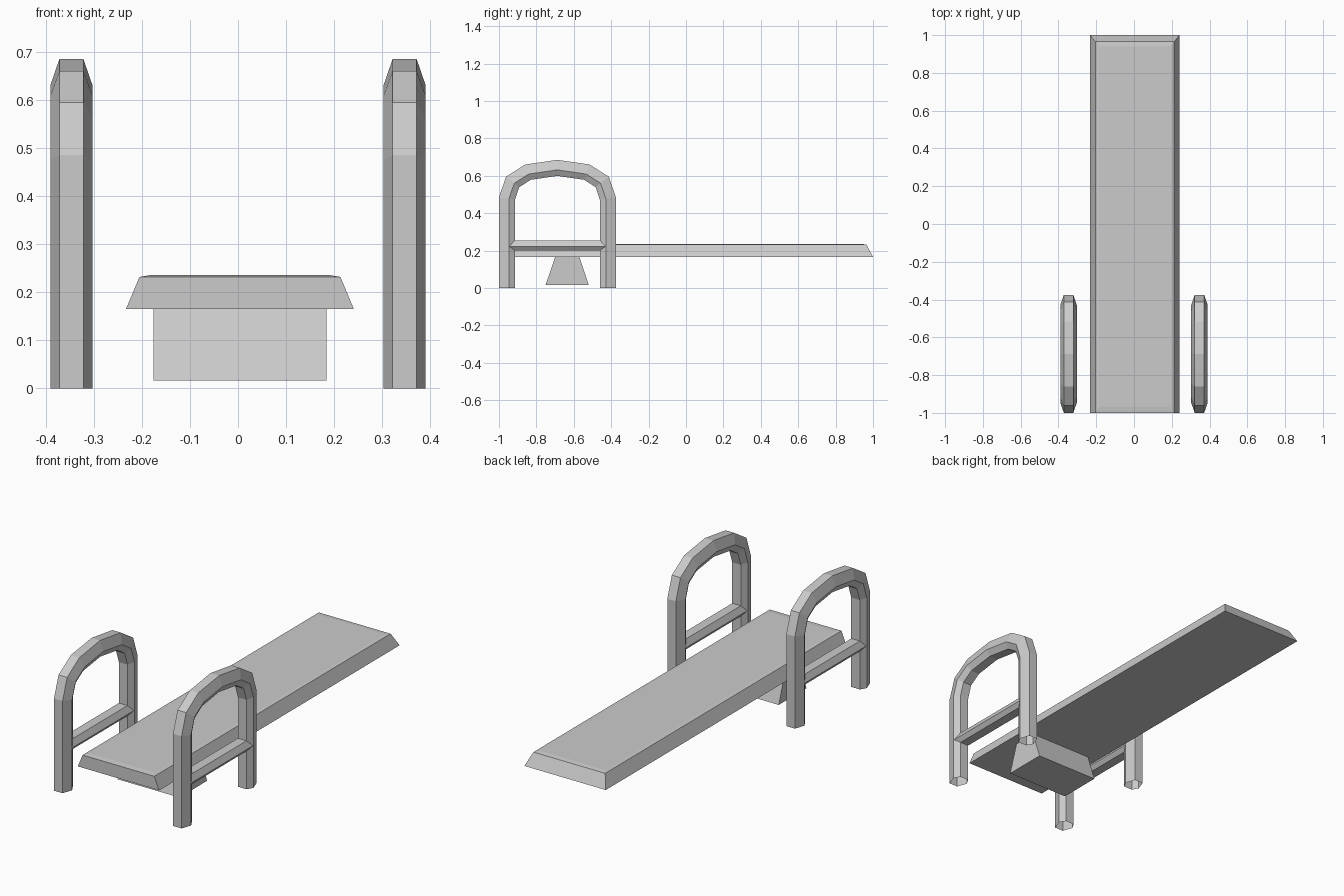
import bpy, bmesh
from mathutils import Vector

if "Cube" in bpy.data.objects:
    bpy.data.objects.remove(bpy.data.objects["Cube"])


def loft(name, rings, caps=True):
    """Skin a list of equal-sized closed rings into a mesh object."""
    bm = bmesh.new()
    loops = [[bm.verts.new(p) for p in ring] for ring in rings]
    for a, b in zip(loops, loops[1:]):
        n = len(a)
        for i in range(n):
            j = (i + 1) % n
            bm.faces.new((a[i], a[j], b[j], b[i]))
    if caps:
        bm.faces.new(loops[0])
        bm.faces.new(loops[-1])
    bmesh.ops.recalc_face_normals(bm, faces=bm.faces)
    mesh = bpy.data.meshes.new(name)
    bm.to_mesh(mesh)
    bm.free()
    obj = bpy.data.objects.new(name, mesh)
    bpy.context.collection.objects.link(obj)
    return obj


def rect(half_x, y0, y1, z, cx=0.004):
    return [(cx - half_x, y0, z), (cx + half_x, y0, z),
            (cx + half_x, y1, z), (cx - half_x, y1, z)]


def mirror_x(obj):
    mod = obj.modifiers.new("Mirror", 'MIRROR')
    mod.use_axis = (True, False, False)


# Board: sloped sides and far end, faintly crowned top
loft("board", [rect(0.237, -1, 1, 0.165),
               rect(0.209, -1, 0.965, 0.232),
               rect(0.188, -0.97, 0.94, 0.2355)])

# Wedge-shaped pedestal under the board
loft("pedestal", [rect(0.18, -0.75, -0.52, 0.017),
                  rect(0.18, -0.70, -0.57, 0.166)])

# Handrails: six-sided tube swept along an arch, open at the feet
RAIL_X, MID_Y = 0.3465, -0.6875
section = [(-0.025, 0), (0.025, 0), (0.0435, 0.053),
           (0.025, 0.085), (-0.025, 0.085), (-0.0435, 0.053)]
half = [(-1, 0), (-1, 0.485), (-0.962, 0.595), (-0.86, 0.66), (MID_Y, 0.685)]
path = [Vector(p) for p in half]
path += [Vector((2 * MID_Y - y, z)) for y, z in reversed(half[:-1])]

rings = []
for i, p in enumerate(path):
    t_in = (p - path[i - 1]).normalized() if i else (path[1] - p).normalized()
    t_out = (path[i + 1] - p).normalized() if i < len(path) - 1 else t_in
    n_in, n_out = Vector((t_in.y, -t_in.x)), Vector((t_out.y, -t_out.x))
    inward = (n_in + n_out) / (1 + n_in.dot(n_out))
    rings.append([(RAIL_X + x, p.x + inward.x * d, p.y + inward.y * d)
                  for x, d in section])
mirror_x(loft("handrails", rings, caps=False))

# Crossbars joining the two legs of each handrail
bar = [(-0.025, 0.255), (0.025, 0.255), (0.042, 0.222),
       (0.025, 0.2), (-0.025, 0.2), (-0.042, 0.222)]
mirror_x(loft("crossbars", [[(RAIL_X + x, y, z) for x, z in bar]
                            for y in (-0.945, -0.43)], caps=False))
